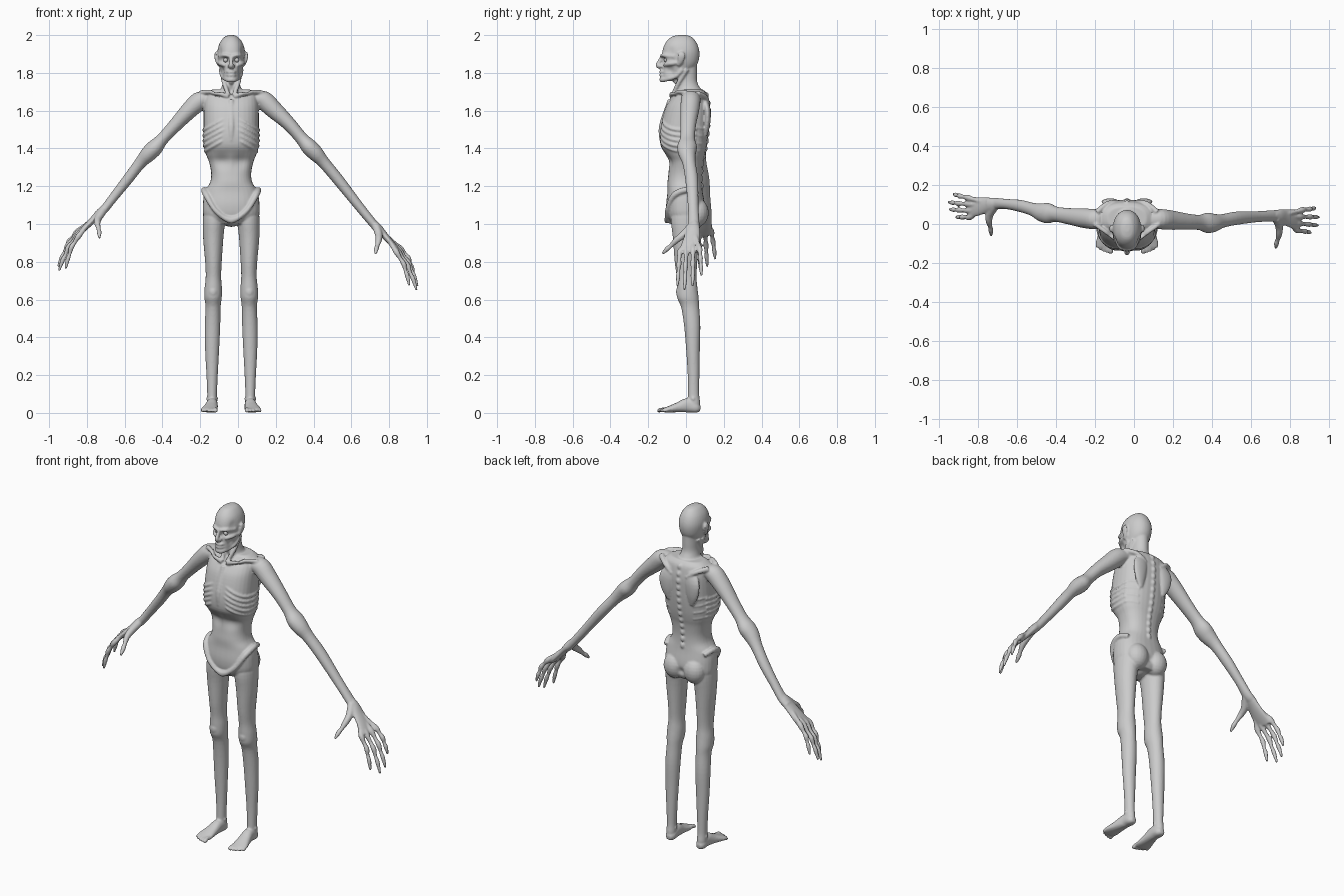
import bpy, bmesh, math
from mathutils import Vector, Matrix

CX = -0.036                      # body midline; body parts are written relative to it
bm = bmesh.new()
X, Y, Z = Vector((1, 0, 0)), Vector((0, 1, 0)), Vector((0, 0, 1))


def catmull(rows, n=4):
    out = []
    for i in range(len(rows) - 1):
        a, b, c, d = (rows[max(0, min(len(rows) - 1, i + k))] for k in (-1, 0, 1, 2))
        for s in range(n):
            t = s / n
            out.append([q + .5 * t * (r - p + t * (2*p - 5*q + 4*r - w + t * (3*(q - r) + w - p)))
                        for p, q, r, w in zip(a, b, c, d)])
    return out + [list(rows[-1])]


def loft(rows, ref=X, flat=False, mirror=False, power=2.0, sides=20):
    """Rows are x, y, z, radius along ref, other radius."""
    rows = catmull([list(r) if len(r) == 5 else [*r, r[3]] for r in rows])
    for sx in ((1, -1) if mirror else (1,)):
        rings = []
        for i, r in enumerate(rows):
            a, b = rows[max(0, i - 1)], rows[min(len(rows) - 1, i + 1)]
            t = Z if flat else (Vector(b[:3]) - Vector(a[:3])).normalized()
            u = (ref - t * ref.dot(t)).normalized()
            v = t.cross(u)
            ring = []
            for k in range(sides):
                g = 2 * math.pi * k / sides
                c, s = math.cos(g), math.sin(g)
                p = Vector(r[:3]) + u * r[3] * math.copysign(abs(c) ** (2 / power), c) \
                    + v * r[4] * math.copysign(abs(s) ** (2 / power), s)
                ring.append(bm.verts.new((sx * p.x, p.y, p.z)))
            rings.append(ring)
        for a, b in zip(rings, rings[1:]):
            for k in range(sides):
                m = (k + 1) % sides
                bm.faces.new((a[k], a[m], b[m], b[k]))
        bm.faces.new(rings[0][::-1])
        bm.faces.new(rings[-1])


def ball(c, r, mirror=False):
    for sx in ((1, -1) if mirror else (1,)):
        m = Matrix.Translation((sx * c[0], c[1], c[2])) @ Matrix.Diagonal((*r, 1))
        bmesh.ops.create_uvsphere(bm, u_segments=20, v_segments=12, radius=1, matrix=m)


def column(rows, power=2.0):
    """Rows are z, half width, front y, back y."""
    loft([(0, (f + b) / 2, z, w, (b - f) / 2) for z, w, f, b in rows], flat=True, power=power, sides=32)


# Torso: rib cage, waist and pelvis
TORSO = [(1.712, .10, -.03, .09), (1.69, .135, -.055, .11), (1.65, .143, -.09, .12), (1.60, .146, -.115, .125),
         (1.50, .146, -.137, .12), (1.42, .145, -.135, .11), (1.37, .134, -.11, .10), (1.33, .118, -.092, .09),
         (1.27, .106, -.093, .083), (1.22, .112, -.098, .083), (1.17, .14, -.098, .088), (1.10, .15, -.105, .10),
         (1.04, .145, -.098, .10), (1.0, .10, -.07, .08)]
column(TORSO, 2.4)


def skin(z, ang, off=0):
    """Point on the torso surface; angle 0 is the side, 90 the front."""
    hi, lo = next((a, b) for a, b in zip(TORSO, TORSO[1:]) if a[0] >= z >= b[0])
    k = (hi[0] - z) / (hi[0] - lo[0])
    w, f, b = (hi[i] + (lo[i] - hi[i]) * k for i in (1, 2, 3))
    c, s = math.cos(math.radians(ang)), math.sin(math.radians(ang))
    y = (f + b) / 2 - (b - f) / 2 * math.copysign(abs(s) ** (2 / 2.4), s)
    return (w + off) * abs(c) ** (2 / 2.4), y - off * s, z


# Ribs: strong lower arch, faint upper and back ones
for i in range(5):
    loft([(*skin(1.385 + .028 * i + .055 * (a / 75) ** 2, a), .008 if a < 70 else .003)
          for a in (-25, 0, 25, 50, 68, 78)], ref=Z, mirror=True, sides=8)
for i in range(4):
    loft([(*skin(1.40 + .04 * i - .02 * a / 60, -a, -.001), .005) for a in (20, 40, 60)], ref=Z, mirror=True, sides=8)
# Breastbone, collar bones, shoulder blades, spine
loft([(0, -.088, 1.66, .012, .008), (0, -.136, 1.52, .014, .007), (0, -.135, 1.44, .008, .005)], sides=10)
loft([(.015, -.075, 1.675, .014), (.06, -.075, 1.69, .011), (.11, -.04, 1.70, .011), (.165, .0, 1.695, .013)],
     ref=Z, mirror=True, sides=10)
loft([(.06, .095, 1.66, .03, .02), (.085, .113, 1.6, .045, .018), (.085, .112, 1.53, .035, .016),
      (.075, .105, 1.47, .012, .008)], mirror=True)
loft([(.05, .115, 1.63, .01), (.10, .105, 1.67, .013), (.155, .06, 1.69, .016)], ref=Z, mirror=True, sides=10)
for i in range(13):
    z = 1.2 + .04 * i
    ball((0, skin(z, -89)[1] - .001, z), (.012, .01, .017))
# Hip crests, pelvic rim and buttocks
loft([(.125, .06, 1.165, .014), (.143, .0, 1.18, .016), (.13, -.065, 1.15, .017), (.09, -.096, 1.08, .013),
      (.04, -.099, 1.035, .014), (0, -.096, 1.02, .02)], ref=Z, mirror=True, sides=12)
ball((.065, .06, 1.06), (.065, .06, .075), True)
ball((0, -.02, 1.02), (.05, .075, .035))

# Legs: thigh, bony knee, shin, ankle
loft([(.08, .005, 1.12, .06, .07), (.09, .0, 1.03, .06, .08), (.095, .0, .93, .054, .07), (.094, .0, .80, .044, .06),
      (.094, .003, .72, .041, .053), (.095, .006, .66, .046, .055), (.096, .01, .61, .046, .057),
      (.096, .022, .56, .04, .048), (.099, .033, .46, .041, .043), (.101, .037, .33, .037, .036),
      (.101, .04, .2, .03, .031), (.101, .04, .1, .026, .03), (.101, .042, .05, .027, .033),
      (.101, .042, .012, .022, .028)], flat=True, mirror=True, sides=24)
ball((.096, -.028, .64), (.027, .025, .035), True)
ball((.096, -.015, .585), (.018, .02, .02), True)
ball((.101, .038, .075), (.033, .016, .016), True)
# Feet and toes
loft([(.099, .076, .022, .014, .014), (.10, .055, .026, .028, .026), (.101, .01, .04, .03, .038),
      (.107, -.04, .03, .036, .027), (.114, -.09, .019, .044, .017), (.116, -.12, .014, .042, .011)],
     mirror=True, power=2.3)
for i in range(5):
    x, y = .083 + .0175 * i, -.152 + .003 * i * i / 1.6
    r = .012 if i == 0 else .0085
    loft([(x, -.085, .02, r * .8), (x, y + .03, .019, r * .85), (x, y + .012, .013, r), (x, y, .009, r * .6)],
         mirror=True, sides=10)

# Neck with cords
column([(1.85, .045, -.05, .058), (1.80, .044, -.055, .058), (1.75, .045, -.05, .06), (1.71, .058, -.05, .08),
        (1.68, .09, -.05, .09)])
loft([(.048, .005, 1.82, .012), (.04, -.035, 1.755, .012), (.013, -.072, 1.68, .011)], mirror=True, sides=10)
ball((0, -.052, 1.755), (.013, .014, .016))
# Head: skull and jaw
column([(2.0, .012, -.04, .0), (1.99, .036, -.078, .03), (1.96, .06, -.108, .056), (1.92, .072, -.124, .07),
        (1.88, .071, -.127, .07), (1.84, .063, -.124, .056), (1.805, .054, -.126, .015), (1.775, .042, -.128, -.03),
        (1.757, .028, -.125, -.07)], 2.15)
loft([(.062, -.06, 1.888, .013), (.038, -.117, 1.893, .011), (.006, -.13, 1.888, .009)], ref=Z, mirror=True, sides=10)
loft([(.066, -.04, 1.855, .009), (.055, -.088, 1.848, .013), (.03, -.117, 1.842, .009)], ref=Z, mirror=True, sides=10)
loft([(.055, -.02, 1.82, .012), (.046, -.055, 1.782, .012), (.018, -.118, 1.765, .014), (0, -.127, 1.765, .015)],
     ref=Z, mirror=True, sides=10)
# Nose, lips, ears
loft([(0, -.126, 1.888, .009), (0, -.14, 1.862, .010), (0, -.15, 1.84, .012), (0, -.13, 1.826, .010)], sides=12)
ball((.012, -.134, 1.836), (.008, .012, .008), True)
for z in (1.806, 1.788):
    loft([(-.026, -.112, z, .005), (-.012, -.132, z, .007), (.012, -.132, z, .007), (.026, -.112, z, .005)],
         ref=Z, sides=10)
loft([(.066, -.042, 1.838, .009, .006), (.077, -.03, 1.86, .015, .006), (.084, -.024, 1.89, .02, .006),
      (.079, -.03, 1.91, .012, .005)], ref=Y, mirror=True, sides=12)


def arm(path, wrist, knuckles, tips, thumb, s):
    """Arm and hand in world coordinates; s is the side sign."""
    rel = lambda r: (r[0] - CX, *r[1:])
    loft([rel(r) for r in path], ref=Y, sides=24)
    w, k0, k1 = Vector(wrist), Vector(knuckles[0]), Vector(knuckles[1])
    mid = (k0 + k1) / 2
    palm = [(*w.lerp(mid, t), a, b) for t, a, b in
            ((-.25, .022, .02), (0, .035, .022), (.3, .041, .018), (.7, .05, .015), (1.02, .052, .011))]
    loft([rel(r) for r in palm], ref=Y)
    for i, tip in enumerate(tips):
        k, tip = k0.lerp(k1, i / 3), Vector(tip)
        out = Vector((s * .7, 0, .7))
        rows = [(*w.lerp(k, .3), .012), (*(w.lerp(k, .7) + out * .004), .010), (*(k + out * .004), .0155)]
        for t, lift, r in ((.22, .010, .0105), (.42, .016, .014), (.58, .010, .0095), (.73, .008, .012),
                           (.88, .002, .009), (1, -.004, .006)):
            rows.append((*(k.lerp(tip, t) + out * lift), r))
        loft([rel(r) for r in rows], ref=Y, sides=12)
    loft([rel((*p, r)) for p, r in zip(thumb, (.022, .02, .017, .0115, .013, .006))], ref=X, sides=12)


# Arms: shoulder, elbow, wrist; the two sides are posed differently
arm([(.09, .025, 1.665, .05, .035), (.135, .025, 1.655, .052, .05), (.19, .02, 1.605, .05, .047),
     (.27, .012, 1.53, .042, .037), (.335, .008, 1.455, .039, .034), (.375, .006, 1.41, .052, .043),
     (.41, .006, 1.375, .047, .042), (.455, .016, 1.325, .035, .032), (.53, .03, 1.235, .034, .03),
     (.64, .038, 1.095, .028, .025), (.73, .042, .985, .03, .022), (.76, .04, .955, .03, .02)],
    (.745, .04, .975), ((.835, -.032, .85), (.86, .072, .865)),
    ((.91, -.045, .675), (.948, -.008, .652), (.953, .035, .672), (.935, .082, .73)),
    ((.73, .03, .99), (.745, -.012, .945), (.745, -.05, .915), (.738, -.08, .885), (.732, -.10, .868),
     (.728, -.125, .842)), 1)
arm([(-.165, .025, 1.665, .05, .035), (-.205, .025, 1.65, .052, .05), (-.26, .03, 1.6, .05, .045),
     (-.335, .04, 1.52, .042, .036), (-.40, .05, 1.45, .039, .033), (-.44, .055, 1.405, .052, .043),
     (-.475, .06, 1.37, .047, .042), (-.52, .075, 1.32, .034, .031), (-.585, .093, 1.235, .031, .028),
     (-.66, .103, 1.14, .026, .024), (-.715, .105, 1.07, .03, .022), (-.75, .105, 1.045, .03, .02)],
    (-.73, .10, 1.06), ((-.84, .035, .935), (-.85, .135, .955)),
    ((-.915, .035, .765), (-.95, .075, .755), (-.955, .112, .775), (-.93, .155, .815)),
    ((-.715, .09, 1.07), (-.74, .05, 1.03), (-.745, .015, 1.005), (-.738, -.015, .975), (-.735, -.035, .955),
     (-.733, -.06, .925)), -1)

# Fuse everything into one continuous skin
bmesh.ops.recalc_face_normals(bm, faces=bm.faces)
mesh = bpy.data.meshes.new("body")
bm.to_mesh(mesh)
bm.free()
body = bpy.data.objects.new("body", mesh)
bpy.context.collection.objects.link(body)
bpy.context.view_layer.objects.active = body
body.select_set(True)
rm = body.modifiers.new("fuse", 'REMESH')
rm.mode, rm.voxel_size = 'VOXEL', .0056
sm = body.modifiers.new("soften", 'SMOOTH')
sm.factor, sm.iterations = .5, 2
for m in ("fuse", "soften"):
    bpy.ops.object.modifier_apply(modifier=m)

# Sculpted hollows: eye sockets, cheeks, temples, collar pits, waist, buttock cleft, throat
DENTS = [((.029, -.122, 1.868), .015, (0, .022, 0)), ((.05, -.085, 1.812), .022, (-.011, .004, 0)),
         ((.07, -.085, 1.915), .025, (-.007, 0, 0)), ((.075, -.05, 1.705), .022, (0, .005, -.014)),
         ((.05, -.095, 1.33), .04, (0, .012, 0)), ((.0, .1, 1.05), .02, (0, -.012, 0)),
         ((.0, -.05, 1.715), .014, (0, .008, -.006))]
for v in body.data.vertices:
    for c, r, d in DENTS:
        if abs(v.co.z - c[2]) < 2.5 * r and abs(abs(v.co.x) - c[0]) < 2.5 * r:
            q = Vector((abs(v.co.x), v.co.y, v.co.z)) - Vector(c)
            k = math.exp(-q.length_squared / r ** 2)
            v.co += k * Vector((math.copysign(1, v.co.x) * d[0], d[1], d[2]))
    v.co.z = max(v.co.z, 0)
body.location.x = CX
bpy.ops.object.shade_smooth()

# Sunken eyes
for s, name in ((1, "left_eye"), (-1, "right_eye")):
    bpy.ops.mesh.primitive_uv_sphere_add(segments=20, ring_count=12, radius=.0125,
                                         location=(CX + s * .029, -.104, 1.868))
    bpy.context.object.name = name
    bpy.ops.object.shade_smooth()
